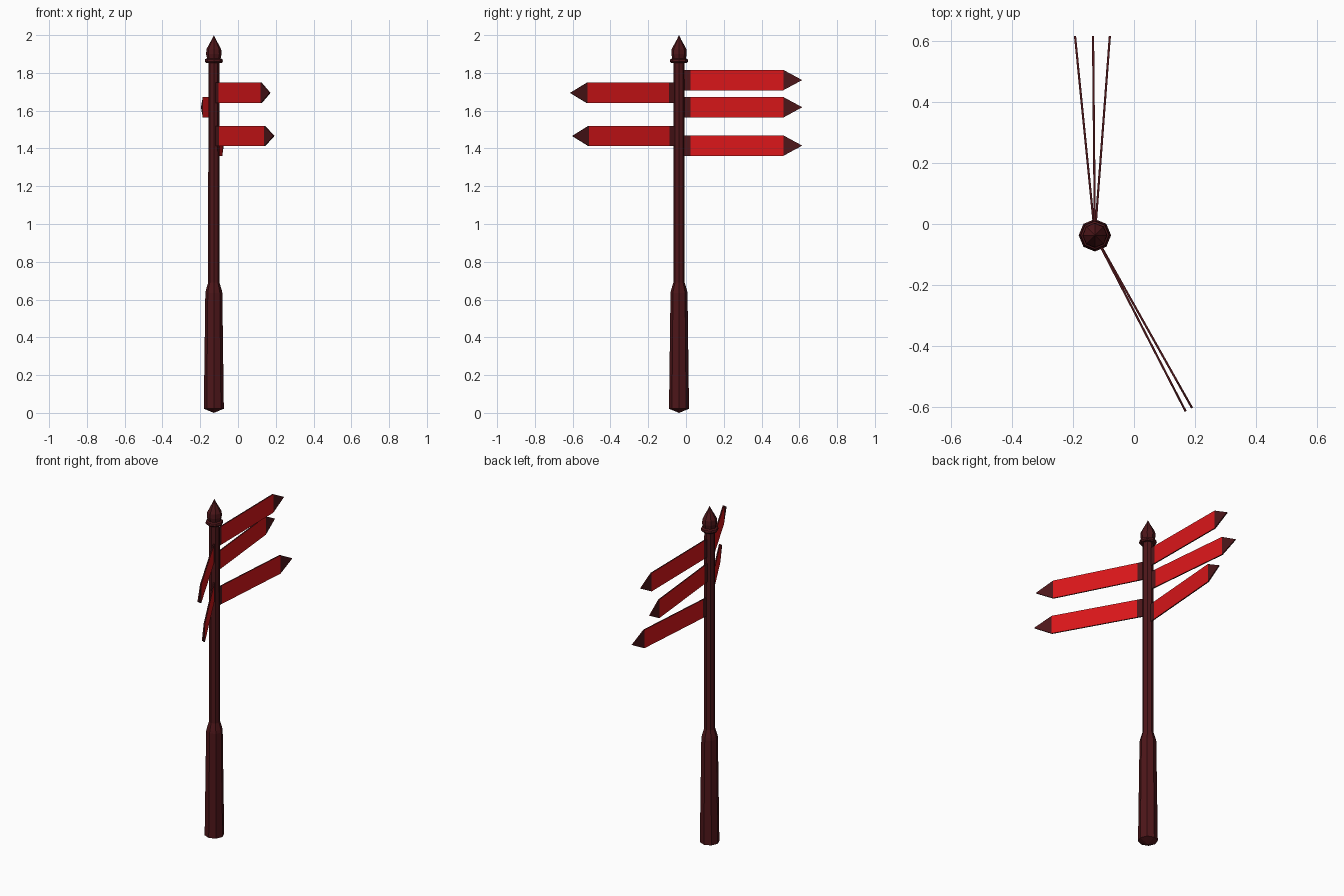
import bpy, bmesh, math
from mathutils import Vector, Matrix

if "Cube" in bpy.data.objects:
    bpy.data.objects.remove(bpy.data.objects["Cube"])

PX, PY = -0.128, -0.037   # pole axis


def material(name, color):
    m = bpy.data.materials.new(name)
    m.diffuse_color = color
    m.use_nodes = True
    m.node_tree.nodes["Principled BSDF"].inputs["Base Color"].default_value = m.diffuse_color
    return m


DARK = material("dark_paint", (0.075, 0.008, 0.01, 1))
RED = material("red_paint", (0.7, 0.008, 0.01, 1))


def finish(name, bm, mats):
    bmesh.ops.recalc_face_normals(bm, faces=bm.faces)
    me = bpy.data.meshes.new(name)
    bm.to_mesh(me)
    bm.free()
    for m in mats:
        me.materials.append(m)
    ob = bpy.data.objects.new(name, me)
    bpy.context.collection.objects.link(ob)
    return ob


def lathe(name, profile, sides=8):
    """Faceted turned part; a zero radius makes a closed point."""
    bm = bmesh.new()
    rings = []
    for r, z in profile:
        n = sides if r > 0 else 1
        rings.append([bm.verts.new((r * math.cos(math.tau * i / sides),
                                    r * math.sin(math.tau * i / sides), z)) for i in range(n)])
    for a, b in zip(rings, rings[1:]):
        for i in range(sides):
            j = (i + 1) % sides
            quad = [a[i % len(a)], a[j % len(a)], b[j % len(b)], b[i % len(b)]]
            bm.faces.new(list(dict.fromkeys(quad)))
    ob = finish(name, bm, [DARK])
    ob.location = (PX, PY, 0)


def sign(name, end, z, height=0.108, thick=0.007):
    """Pointed plate from the pole to end: dark root, red panel, dark tip."""
    d = Vector((end[0] - PX, end[1] - PY))
    length, h, t = d.length, height / 2, thick / 2
    s0, s1, s2 = 0.0, 0.06, length - 0.1
    bm = bmesh.new()
    sides = []
    for y in (-t, t):
        v = [bm.verts.new((x, y, zz)) for x, zz in
             ((s0, -h), (s1, -h), (s2, -h), (length, 0), (s2, h), (s1, h), (s0, h))]
        sides.append(v)
        bm.faces.new((v[0], v[1], v[5], v[6]))
        bm.faces.new((v[1], v[2], v[4], v[5])).material_index = 1
        bm.faces.new((v[2], v[3], v[4]))
    a, b = sides
    for i in range(7):
        j = (i + 1) % 7
        bm.faces.new((a[i], a[j], b[j], b[i]))
    ob = finish(name, bm, [DARK, RED])
    ob.matrix_world = Matrix.Translation((PX, PY, z)) @ Matrix.Rotation(math.atan2(d.y, d.x), 4, 'Z')


# Post: wide tapered base, shoulder, slim shaft
lathe("post", [(0, 0.0), (0.053, 0.022), (0.045, 0.635), (0.042, 0.65),
               (0.03, 0.69), (0.029, 1.86), (0, 1.86)])
# Finial: collar, bulb and spike
lathe("finial", [(0, 1.853), (0.042, 1.853), (0.048, 1.86), (0.046, 1.872), (0.036, 1.877),
                 (0.041, 1.9), (0.039, 1.925), (0.026, 1.95), (0.012, 1.975), (0, 2.0)])

# Direction signs
sign("back_sign_upper", (-0.134, 0.615), 1.762)
sign("back_sign_middle", (-0.193, 0.615), 1.618)
sign("back_sign_lower", (-0.079, 0.615), 1.415)
sign("front_sign_upper", (0.169, -0.613), 1.694)
sign("front_sign_lower", (0.190, -0.602), 1.466)
